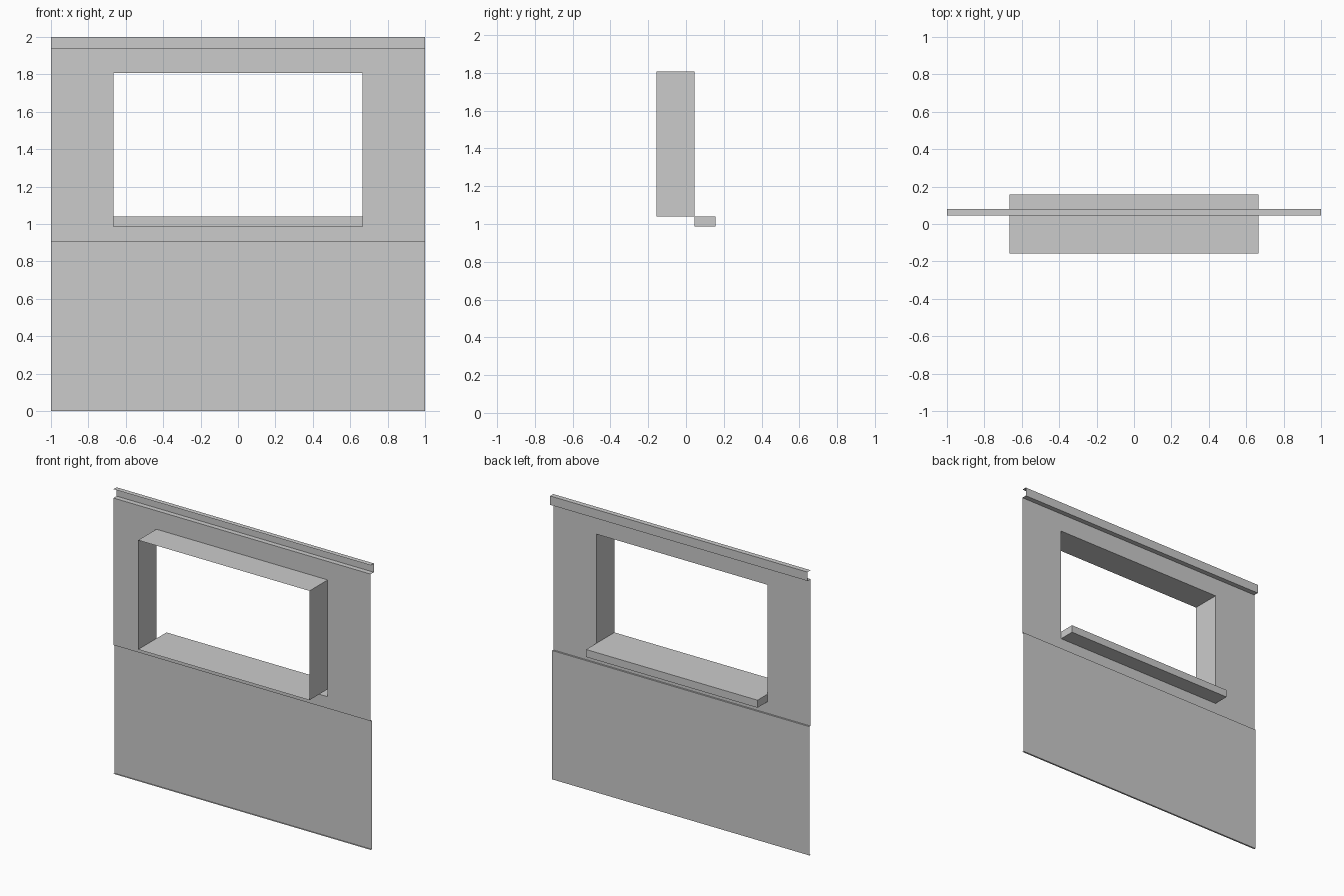
import bpy
import bmesh

cube = bpy.data.objects.get("Cube")
if cube:
    bpy.data.objects.remove(cube, do_unlink=True)

# Main dimensions
HALF_W = 1.0                      # half width of the wall
WIN_X = 0.666                     # half width of the window
WALL_Y, PANEL_Y, CORNICE_Y = 0.045, 0.057, 0.08
DEPTH = 0.157                     # reach of the reveal and the sill
PANEL_Z, SILL_Z, WIN_Z0, WIN_Z1, CORNICE_Z, TOP_Z = 0.905, 0.987, 1.04, 1.808, 1.938, 2.0

grey = bpy.data.materials.new("plain grey")
grey.use_nodes = True
colour = (0.6, 0.6, 0.6, 1)
grey.diffuse_color = colour
grey.node_tree.nodes["Principled BSDF"].inputs["Base Color"].default_value = colour


def finish(name, bm):
    mesh = bpy.data.meshes.new(name)
    bm.to_mesh(mesh)
    bm.free()
    mesh.materials.append(grey)
    obj = bpy.data.objects.new(name, mesh)
    bpy.context.collection.objects.link(obj)
    return obj


def channel(name, half_width, y_out, z0, z1, capped=False):
    """Open-backed channel running along x, standing out from the wall sheet."""
    bm = bmesh.new()
    profile = [(WALL_Y, z0), (y_out, z0), (y_out, z1), (WALL_Y, z1)]
    left, right = [[bm.verts.new((x, y, z)) for y, z in profile]
                   for x in (-half_width, half_width)]
    for i in range(3):
        bm.faces.new((left[i], left[i + 1], right[i + 1], right[i]))
    if capped:
        bm.faces.new(left[::-1])
        bm.faces.new(right)
    return finish(name, bm)


# Upper wall sheet with the window opening left out
bm = bmesh.new()
xs = (-HALF_W, -WIN_X, WIN_X, HALF_W)
zs = (PANEL_Z, SILL_Z, WIN_Z1, CORNICE_Z)
grid = [[bm.verts.new((x, WALL_Y, z)) for z in zs] for x in xs]
for i in range(3):
    for j in range(3):
        if (i, j) != (1, 1):
            bm.faces.new((grid[i][j], grid[i][j + 1], grid[i + 1][j + 1], grid[i + 1][j]))
finish("upper_wall", bm)

# Window reveal: four-sided tube, facing into the opening
bm = bmesh.new()
corners = [(-WIN_X, WIN_Z0), (WIN_X, WIN_Z0), (WIN_X, WIN_Z1), (-WIN_X, WIN_Z1)]
front, back = [[bm.verts.new((x, y, z)) for x, z in corners] for y in (-DEPTH, WALL_Y)]
for i in range(4):
    k = (i + 1) % 4
    bm.faces.new((front[i], front[k], back[k], back[i]))
finish("window_reveal", bm)

# Channels: lower wall panel, window sill and top cornice
channel("lower_wall_panel", HALF_W, PANEL_Y, 0, PANEL_Z)
channel("window_sill", WIN_X, DEPTH, SILL_Z, WIN_Z0, capped=True)
channel("top_cornice", HALF_W, CORNICE_Y, CORNICE_Z, TOP_Z)
